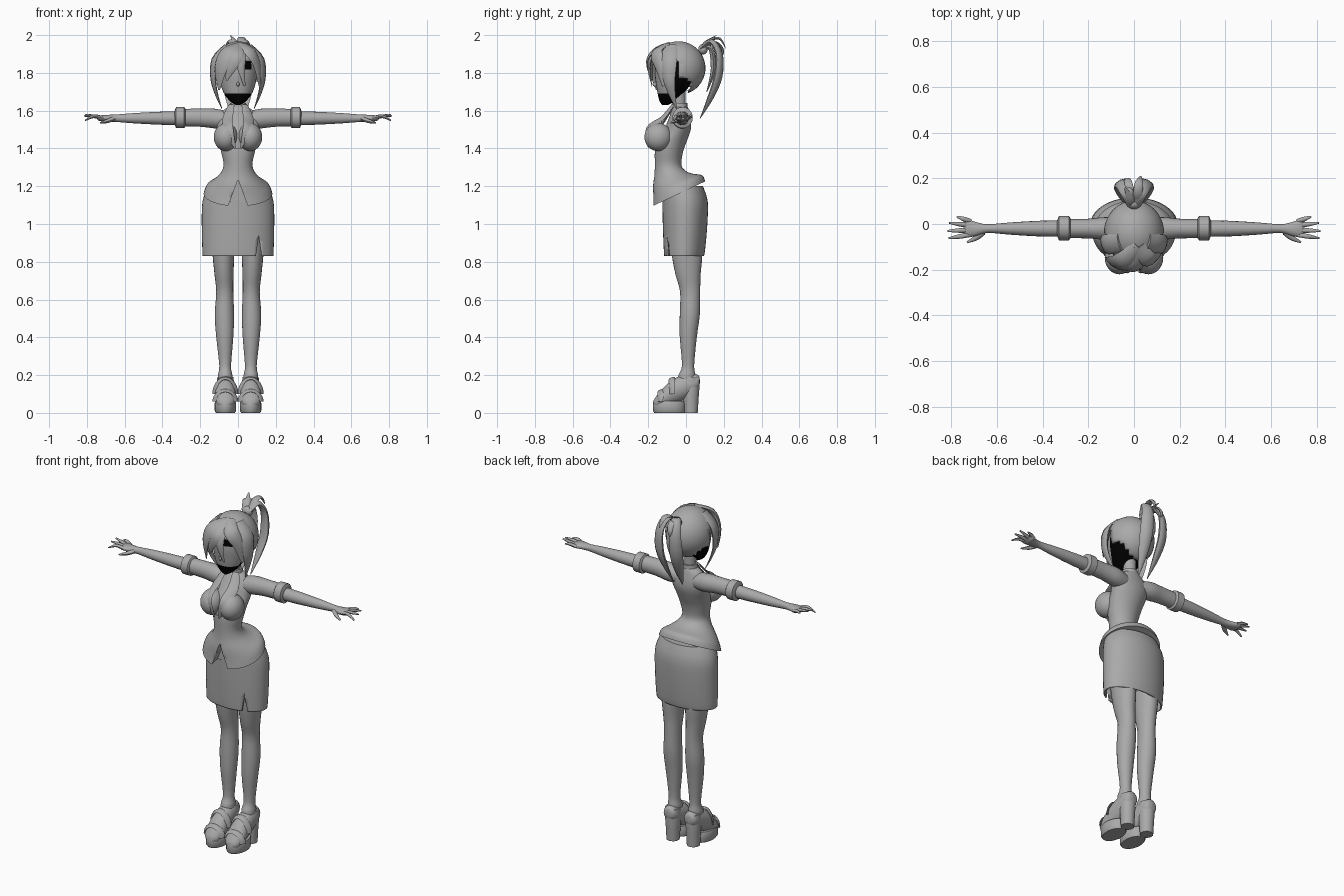
import bpy, bmesh, math
from mathutils import Vector

if "Cube" in bpy.data.objects:
    bpy.data.objects.remove(bpy.data.objects["Cube"], do_unlink=True)


def material(name, value):
    mat = bpy.data.materials.new(name)
    color = (value, value, value, 1)
    mat.use_nodes = True
    mat.diffuse_color = color
    for node in mat.node_tree.nodes:
        if node.type == 'BSDF_PRINCIPLED':
            node.inputs["Base Color"].default_value = color
    return mat


GREY = material("plain grey", .4)
BLACK = material("black", 0)


def finish(name, bm, mirror=False, mats=(GREY,)):
    """Turn a bmesh into a smooth object, optionally mirrored across x."""
    bmesh.ops.recalc_face_normals(bm, faces=bm.faces)
    mesh = bpy.data.meshes.new(name)
    bm.to_mesh(mesh)
    bm.free()
    for mat in mats:
        mesh.materials.append(mat)
    obj = bpy.data.objects.new(name, mesh)
    bpy.context.collection.objects.link(obj)
    bpy.ops.object.select_all(action='DESELECT')
    obj.select_set(True)
    bpy.context.view_layer.objects.active = obj
    bpy.ops.object.shade_smooth_by_angle(angle=math.radians(45))
    if mirror:
        mod = obj.modifiers.new("mirror", 'MIRROR')
        mod.use_mirror_merge = False
    return obj


def skin(name, rings, mirror=False, caps=(True, True), mats=(GREY,)):
    """Bridge a list of point rings into a surface."""
    bm = bmesh.new()
    loops = [[bm.verts.new(p) for p in ring] for ring in rings]
    count = len(loops[0])
    for low, high in zip(loops, loops[1:]):
        for i in range(count):
            j = (i + 1) % count
            bm.faces.new((low[i], low[j], high[j], high[i]))
    if caps[0]:
        bm.faces.new(loops[0])
    if caps[1]:
        bm.faces.new(loops[-1])
    return finish(name, bm, mirror, mats)


def smooth_path(rows, steps):
    """Catmull-Rom interpolation through rows of numbers."""
    out = []
    for k in range(len(rows) - 1):
        a, b, c, d = (rows[max(0, min(len(rows) - 1, k + o))] for o in (-1, 0, 1, 2))
        for s in range(steps):
            t = s / steps
            out.append([q + t * (r - p + t * (2*p - 5*q + 4*r - w + t * (3*q - p - 3*r + w))) / 2
                        if steps > 1 else q for p, q, r, w in zip(a, b, c, d)])
    return out + [list(rows[-1])]


def loft(name, axis, rows, sides=24, steps=3, **options):
    """Ellipses along an axis: position, two centres, two radii, optional tilt."""
    order = {'z': (1, 2, 0), 'x': (0, 1, 2), 'y': (1, 0, 2)}[axis]
    rings = []
    for row in smooth_path(rows, steps):
        t, a, b, ra, rb = row[:5]
        tilt = row[5] if len(row) > 5 else 0
        ring = []
        for i in range(sides):
            ang = math.tau * i / sides
            u, v = ra * math.cos(ang), rb * math.sin(ang)
            p = (t + tilt * v, a + u, b + v)
            ring.append(Vector([p[k] for k in order]))
        rings.append(ring)
    return skin(name, rings, **options)


def strand(name, points, centre, flat=.35, sides=8, mirror=False):
    """Tapered flattened lock; its broad side faces away from centre."""
    path = smooth_path(points, 4)
    rings = []
    for i, (x, y, z, width) in enumerate(path):
        here = Vector((x, y, z))
        ahead = Vector(path[min(i + 1, len(path) - 1)][:3])
        behind = Vector(path[max(i - 1, 0)][:3])
        along = (ahead - behind).normalized()
        side = along.cross(here - Vector(centre)).normalized()
        out = side.cross(along)
        width = max(width, .002)
        rings.append([here + width * (side * math.cos(a) + out * flat * math.sin(a))
                      for a in (math.tau * k / sides for k in range(sides))])
    return skin(name, rings, mirror)


def ball(name, centre, radii, mirror=False, cut=None):
    bm = bmesh.new()
    bmesh.ops.create_uvsphere(bm, u_segments=32, v_segments=24, radius=1)
    for v in bm.verts:
        v.co = Vector([c + r * q for c, r, q in zip(centre, radii, v.co)])
    if cut:
        doomed = [f for f in bm.faces if cut(f.calc_center_median())]
        bmesh.ops.delete(bm, geom=doomed, context='FACES')
    return finish(name, bm, mirror)


def wedge_cut(obj, triangle, front, back):
    cutter = skin("cutter", [[(x, y, z) for x, z in triangle] for y in (front, back)])
    cutter.hide_render = True
    mod = obj.modifiers.new("cut", 'BOOLEAN')
    mod.operation, mod.object, mod.solver = 'DIFFERENCE', cutter, 'EXACT'
    bpy.context.view_layer.objects.active = obj
    for m in list(obj.modifiers):
        bpy.ops.object.modifier_apply(modifier=m.name)
    bpy.data.objects.remove(cutter, do_unlink=True)


# Jacket with a tilted, flared hem and a front notch
jacket = loft("jacket", 'z', [
    (1.62, 0, -.03, .045, .04, 0), (1.6, 0, -.03, .08, .045, 0),
    (1.55, 0, -.035, .115, .06, 0), (1.5, 0, -.045, .11, .07, 0),
    (1.44, 0, -.075, .1, .08, 0), (1.385, 0, -.09, .09, .075, 0),
    (1.315, 0, -.095, .076, .07, 0), (1.27, 0, -.085, .092, .082, .15),
    (1.235, 0, -.07, .125, .105, .3), (1.2, 0, -.045, .166, .13, .45),
    (1.16, 0, -.038, .182, .14, .47)], sides=40)
wedge_cut(jacket, [(-.065, 1.06), (.065, 1.06), (0, 1.235)], -.3, -.13)
ball("bust", (.064, -.147, 1.46), (.064, .073, .074), mirror=True)
strand("lapels", [(.035, -.07, 1.63, .018), (.055, -.125, 1.56, .03),
                  (.05, -.205, 1.5, .026), (.015, -.2, 1.4, .005)],
       (0, 0, 1.48), flat=.2, mirror=True)
strand("shirt_front", [(0, -.07, 1.62, .035), (0, -.115, 1.55, .04),
                       (0, -.165, 1.47, .04), (0, -.175, 1.4, .02)], (0, 0, 1.48), flat=.2)

# Skirt, hollow below, with a slit
skirt = loft("skirt", 'z', [
    (1.2, 0, -.02, .16, .11), (1.12, 0, -.005, .188, .12), (1, 0, -.005, .192, .118),
    (.87, 0, -.008, .189, .11), (.83, 0, -.01, .187, .105)],
    sides=40, caps=(True, False))
shell = skirt.modifiers.new("thickness", 'SOLIDIFY')
shell.thickness, shell.offset = .008, -1
wedge_cut(skirt, [(.09, .8), (.13, .8), (.11, .93)], -.2, -.04)

# Legs
loft("legs", 'z', [
    (.96, .078, 0, .064, .085), (.83, .077, .006, .057, .08), (.73, .074, .011, .05, .066),
    (.64, .07, .022, .045, .053), (.52, .072, .02, .051, .053), (.4, .07, .012, .045, .045),
    (.25, .068, .011, .031, .032), (.2, .068, .005, .038, .045), (.14, .068, 0, .036, .04)],
    mirror=True)

# Platform shoes
loft("shoe_uppers", 'y', [
    (.072, .067, .165, .025, .025), (.055, .067, .16, .04, .045), (0, .067, .14, .048, .065),
    (-.06, .067, .115, .053, .068), (-.11, .067, .085, .054, .058),
    (-.15, .067, .06, .046, .038), (-.172, .067, .05, .02, .015)], mirror=True)
loft("shoe_platforms", 'z', [
    (0, .067, -.088, .05, .08), (.01, .067, -.09, .056, .085),
    (.05, .067, -.09, .057, .086), (.062, .067, -.09, .053, .082)], steps=1, mirror=True)
loft("shoe_heels", 'z', [
    (0, .067, .026, .036, .036), (.08, .067, .025, .04, .042),
    (.17, .067, .028, .045, .046), (.19, .067, .028, .042, .043)], steps=1, mirror=True)
for label, y, z, rise in (("toe_straps", -.135, .06, .058), ("instep_straps", -.075, .1, .083)):
    strand(label, [(.067 - .058 * math.cos(a), y, z + rise * math.sin(a), .018)
                   for a in (math.pi * k / 8 for k in range(9))],
           (.067, y + .05, z - .06), flat=.3, mirror=True)

# Sleeves, rolled cuffs and forearms
loft("sleeves", 'x', [
    (.05, -.028, 1.55, .045, .045), (.12, -.02, 1.558, .05, .052),
    (.2, -.02, 1.563, .043, .048), (.3, -.02, 1.563, .042, .046)], mirror=True)
loft("cuffs", 'x', [
    (.278, -.018, 1.563, .044, .046), (.285, -.018, 1.563, .054, .056),
    (.328, -.018, 1.563, .054, .056), (.336, -.018, 1.563, .034, .036)], steps=1, mirror=True)
loft("forearms", 'x', [
    (.3, -.02, 1.56, .036, .038), (.42, -.02, 1.56, .034, .034), (.55, -.02, 1.56, .026, .027),
    (.64, -.02, 1.56, .019, .02), (.69, -.022, 1.56, .03, .018),
    (.73, -.018, 1.56, .04, .015), (.745, -.018, 1.56, .03, .008)], sides=16, mirror=True)

# Fingers fan out from the palm
for label, base, tip_x, tip_y, tip_z in (
        ("index_fingers", -.047, .81, -.062, 1.548), ("middle_fingers", -.027, .815, -.03, 1.572),
        ("ring_fingers", -.007, .808, .005, 1.58), ("little_fingers", .012, .775, .032, 1.57)):
    strand(label, [(.715, base, 1.56, .01), ((.715 + tip_x) / 2, (base + tip_y) / 2, 1.57, .01),
                   (tip_x, tip_y, tip_z, .004)], (.75, -.02, 0), flat=.9, mirror=True)
strand("thumbs", [(.66, -.035, 1.557, .014), (.69, -.06, 1.545, .012), (.73, -.08, 1.535, .004)],
       (.7, -.05, 0), flat=.9, mirror=True)

# Neck and collar
loft("neck", 'z', [(1.55, 0, -.035, .042, .038), (1.62, 0, -.035, .034, .034),
                   (1.72, 0, -.04, .038, .038)])
loft("collar", 'z', [(1.58, 0, -.033, .06, .05), (1.61, 0, -.034, .048, .044),
                     (1.64, 0, -.034, .043, .041)], mirror=False)

# Head: grey face on a dark core
head = loft("head", 'z', [
    (1.63, 0, -.11, .012, .015), (1.65, 0, -.1, .042, .04), (1.69, 0, -.082, .073, .068),
    (1.74, 0, -.068, .092, .09), (1.8, 0, -.065, .1, .1), (1.87, 0, -.062, .095, .095),
    (1.92, 0, -.06, .06, .06)], sides=32, steps=4, mats=(GREY, BLACK))
for face in head.data.polygons:
    x, y, z = face.center
    cheek = y < -.09 and 1.69 < z < 1.88
    eye_gap = .02 < abs(x) < .075 and z > 1.815
    face.material_index = 0 if cheek and not eye_gap else 1
ball("nose", (0, -.165, 1.74), (.008, .012, .012))

# Hair cap, open around the face
cap = ball("hair_cap", (0, -.04, 1.825), (.132, .143, .142),
           cut=lambda p: (p.y < -.03 and p.z < 1.87) or (p.y < .02 and p.z < 1.77))
cap_shell = cap.modifiers.new("thickness", 'SOLIDIFY')
cap_shell.thickness, cap_shell.offset = .006, -1

# Fringe and side locks
crown = (0, -.05, 1.8)
fringe = {
    "fringe_right_outer": [(.02, -.1, 1.95, .03), (-.055, -.165, 1.91, .045),
                           (-.092, -.17, 1.82, .042), (-.1, -.155, 1.71, .006)],
    "fringe_right_inner": [(.02, -.1, 1.95, .03), (-.01, -.18, 1.9, .042),
                           (-.035, -.192, 1.84, .036), (-.06, -.18, 1.76, .005)],
    "fringe_centre": [(.02, -.1, 1.95, .03), (.012, -.178, 1.89, .03),
                      (.018, -.195, 1.82, .02), (.035, -.18, 1.73, .004)],
    "fringe_left": [(.02, -.1, 1.95, .03), (.065, -.155, 1.91, .04),
                    (.102, -.14, 1.84, .032), (.115, -.12, 1.73, .008)]}
for label, points in fringe.items():
    strand(label, points, crown)
strand("side_locks", [(.06, -.08, 1.94, .04), (.12, -.09, 1.87, .045), (.131, -.09, 1.77, .034),
                      (.115, -.075, 1.69, .02), (.085, -.05, 1.61, .003)], crown, mirror=True)

# Ponytail with loose tufts
tail_core = (0, .06, 1.8)
strand("ponytail", [(.012, .08, 1.93, .018), (.03, .135, 1.965, .028), (.05, .175, 1.9, .032),
                    (.055, .17, 1.78, .036), (.045, .13, 1.67, .026), (.03, .075, 1.56, .003)],
       tail_core, flat=.5, mirror=True)
strand("ponytail_middle", [(0, .08, 1.92, .015), (0, .13, 1.93, .025), (0, .145, 1.82, .028),
                           (.01, .11, 1.7, .004)], tail_core, flat=.5)
strand("tuft_back", [(0, .09, 1.93, .015), (.015, .13, 1.975, .02), (.022, .18, 1.98, .018),
                     (.03, .21, 1.93, .003)], tail_core)
strand("tuft_low", [(-.01, .1, 1.93, .015), (-.02, .16, 1.96, .018), (-.03, .195, 1.92, .014),
                    (-.035, .185, 1.87, .003)], tail_core)
strand("tuft_top", [(0, .08, 1.93, .015), (-.015, .11, 1.965, .018), (-.04, .16, 1.998, .003)],
       tail_core)
ball("hair_tie", (0, .09, 1.925), (.03, .025, .028))
